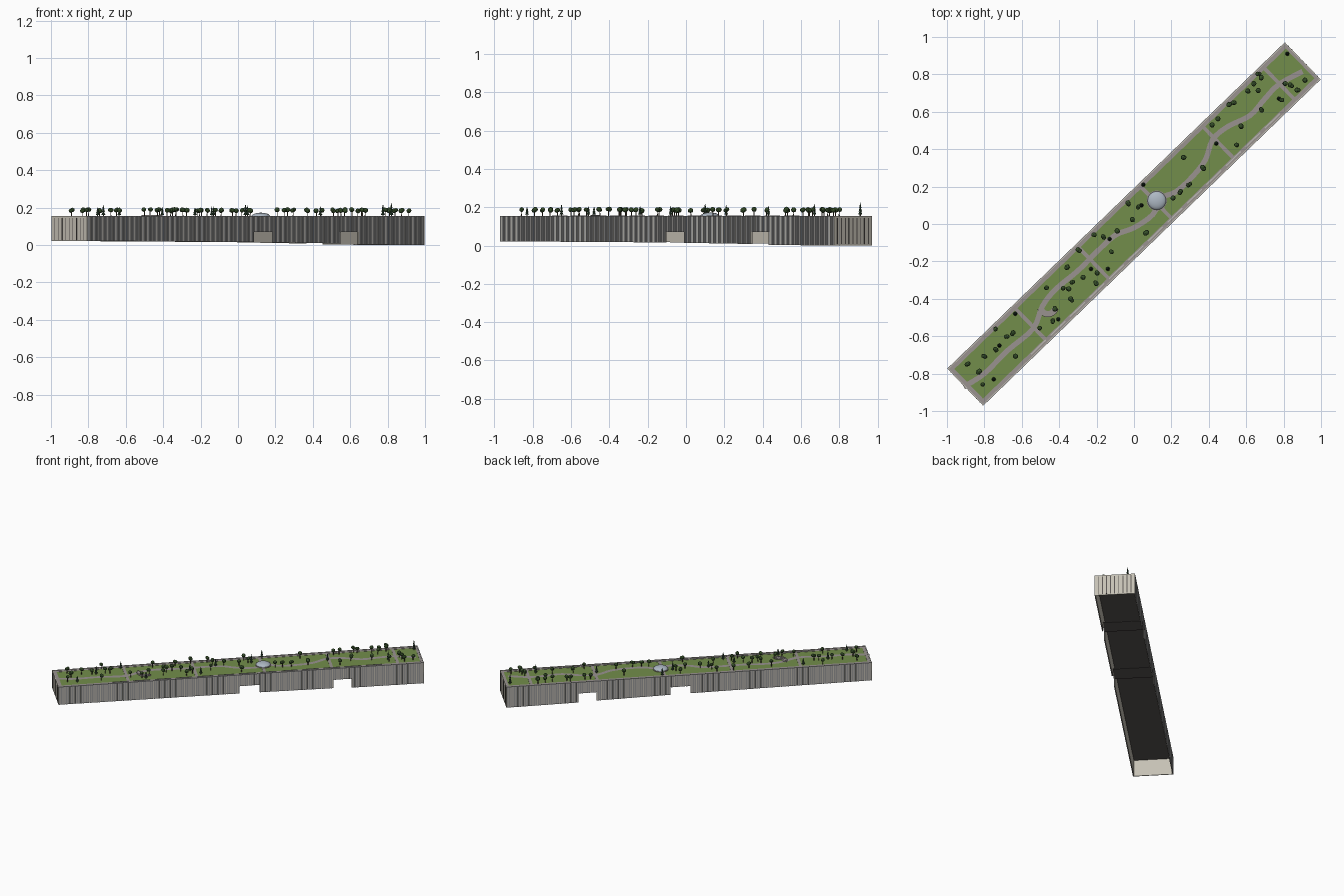
import bpy, bmesh, math, random
from mathutils import Matrix, Vector

if "Cube" in bpy.data.objects:
    bpy.data.objects.remove(bpy.data.objects["Cube"])

random.seed(4)
A = math.radians(44.03)          # long axis runs diagonally
L, W, TOP = 1.255, 0.138, 0.155  # half length, half width, parapet top
NOTCHES = [(-0.01, 0.127), (0.635, 0.76)]
NOTCH_Z = 0.07
GROUND = [(-L, 0.022), (0, 0.016), (0.635, 0.008), (0.76, 0.003), (L, 0.0)]


def mat(name, r, g, b):
    m = bpy.data.materials.new(name)
    m.diffuse_color = (r, g, b, 1)
    m.use_nodes = True
    m.node_tree.nodes["Principled BSDF"].inputs["Base Color"].default_value = m.diffuse_color
    return m


BEIGE = mat("beige", 0.56, 0.53, 0.46)
GREY = mat("fin_grey", 0.33, 0.33, 0.33)
DARK = mat("dark", 0.10, 0.09, 0.085)
GREEN = mat("grass", 0.17, 0.27, 0.07)
PATH = mat("paving", 0.32, 0.29, 0.28)
PALE = mat("pale_stone", 0.5, 0.49, 0.46)
LEAF = mat("leaf", 0.04, 0.085, 0.025)
PINE = mat("conifer_leaf", 0.025, 0.055, 0.03)
BARK = mat("bark", 0.09, 0.06, 0.04)
GLASS = mat("dome_glass", 0.42, 0.48, 0.55)


def finish(name, bm, material, rot=A):
    bmesh.ops.recalc_face_normals(bm, faces=bm.faces)
    me = bpy.data.meshes.new(name)
    bm.to_mesh(me)
    bm.free()
    ob = bpy.data.objects.new(name, me)
    bpy.context.collection.objects.link(ob)
    me.materials.append(material)
    ob.rotation_euler.z = rot
    return ob


def box(bm, u0, u1, v0, v1, z0, z1):
    m = Matrix.Translation(((u0 + u1) / 2, (v0 + v1) / 2, (z0 + z1) / 2)) @ \
        Matrix.Diagonal((u1 - u0, v1 - v0, z1 - z0, 1))
    bmesh.ops.create_cube(bm, size=1, matrix=m)


def boxes(name, material, items):
    bm = bmesh.new()
    for i in items:
        box(bm, *i)
    return finish(name, bm, material)


def ground(u):
    for (a, za), (b, zb) in zip(GROUND, GROUND[1:]):
        if u <= b:
            return za + (zb - za) * (u - a) / (b - a)
    return 0.0


# Long side walls: sloping base with two passage notches
outline = [(-L, TOP), (-L, ground(-L))]
for a, b in NOTCHES:
    outline += [(a, ground(a)), (a, NOTCH_Z), (b, NOTCH_Z), (b, ground(b))]
outline += [(L, 0), (L, TOP)]
for side, name in ((1, "back_wall"), (-1, "front_wall")):
    bm = bmesh.new()
    f = bm.faces.new([bm.verts.new((u, side * (W - 0.003), z)) for u, z in outline])
    ext = bmesh.ops.extrude_face_region(bm, geom=[f])
    vs = [e for e in ext["geom"] if isinstance(e, bmesh.types.BMVert)]
    bmesh.ops.translate(bm, verts=vs, vec=(0, -side * 0.004, 0))
    finish(name, bm, BEIGE)

# Dense vertical fins on the long sides
fins, n = [], 200
for i in range(n):
    u = -L + (i + 0.5) * 2 * L / n
    z0 = NOTCH_Z if any(a - 0.004 < u < b + 0.004 for a, b in NOTCHES) else ground(u)
    for s in (-1, 1):
        fins.append((u - 0.004, u + 0.004, s * W - 0.0015 - s * 0.0015,
                     s * W + 0.0015 - s * 0.0015, z0, TOP - 0.004))
boxes("facade_fins", GREY, fins)

# End walls with dark vertical slits
boxes("end_walls", BEIGE, [(-L, -L + 0.005, -W, W, ground(-L), TOP),
                           (L - 0.005, L, -W, W, 0, TOP)])
slits = []
for i in range(9):
    v = -W + 0.028 * (i + 0.9)
    slits.append((-L - 0.001, -L + 0.001, v - 0.002, v + 0.002, 0.028, 0.145))
    slits.append((L - 0.001, L + 0.001, v - 0.003, v + 0.003, 0.008, 0.145))
boxes("end_slits", DARK, slits)

# Roof deck, passage ceilings, lawn, parapet cap
boxes("roof_deck", DARK, [(-L + .004, L - .004, -W + .005, W - .005, 0.145, 0.149)])
boxes("passage_ceilings", DARK, [(a, b, -W + .005, W - .005, NOTCH_Z, NOTCH_Z + 0.004)
                                 for a, b in NOTCHES])
boxes("lawn", GREEN, [(-L + .004, L - .004, -W + .005, W - .005, 0.149, 0.151)])
boxes("parapet", GREY, [(-L, L, -W, -W + .006, TOP - .004, TOP), (-L, L, W - .006, W, TOP - .004, TOP),
                        (-L, -L + .006, -W, W, TOP - .004, TOP), (L - .006, L, -W, W, TOP - .004, TOP)])

# Perimeter walk and cross paths
e = W - 0.006
paths = [(-L + .006, L - .006, -e, -e + .022, .1505, .1525), (-L + .006, L - .006, e - .022, e, .1505, .1525),
         (-L + .006, -L + .026, -e, e, .1505, .1525), (L - .02, L - .006, -e, e, .1505, .1525)]
paths += [(u - .01, u + .01, -e, e, .1505, .1525) for u in (1.08, .627, .165, -.30, -.77)]
boxes("garden_paths", PATH, paths)

# Long pale benches on the front edge
boxes("benches", PALE, [(-.88 + i * .145, -.77 + i * .145, -.121, -.115, .152, .156) for i in range(13)])

# Winding path ribbon
pts = [Vector((x, y)) for x, y in (
    (-.91, -.87), (-.8, -.8), (-.68, -.68), (-.54, -.56), (-.49, -.44), (-.42, -.35), (-.3, -.25),
    (-.2, -.15), (-.1, -.06), (0, -.02), (.1, .05), (.15, .14), (.22, .17), (.3, .24), (.38, .34),
    (.42, .45), (.5, .52), (.62, .58), (.7, .67), (.78, .75), (.93, .83))]
smooth = []
for i in range(len(pts) - 1):
    p0, p1, p2, p3 = pts[max(i - 1, 0)], pts[i], pts[i + 1], pts[min(i + 2, len(pts) - 1)]
    for k in range(4):
        t = k / 4
        smooth.append(0.5 * (2 * p1 + (p2 - p0) * t + (2 * p0 - 5 * p1 + 4 * p2 - p3) * t * t
                             + (3 * p1 - p0 - 3 * p2 + p3) * t ** 3))
bm = bmesh.new()
prev = None
for i, p in enumerate(smooth):
    d = (smooth[min(i + 1, len(smooth) - 1)] - smooth[max(i - 1, 0)]).normalized() * 0.014
    cur = [bm.verts.new((p.x - s * d.y, p.y + s * d.x, .1527)) for s in (-1, 1)]
    if prev:
        bm.faces.new((prev[0], cur[0], cur[1], prev[1]))
    prev = cur
finish("winding_path", bm, PATH, 0)

# Glass dome on a low ring
bm = bmesh.new()
bmesh.ops.create_uvsphere(bm, u_segments=24, v_segments=12, radius=1,
                          matrix=Matrix.Translation((.122, .125, .153)) @ Matrix.Diagonal((.05, .05, .02, 1)))
bmesh.ops.bisect_plane(bm, geom=bm.verts[:] + bm.edges[:] + bm.faces[:], plane_co=(0, 0, .151),
                       plane_no=(0, 0, 1), clear_inner=True)
for f in bm.faces:
    f.smooth = True
finish("glass_dome", bm, GLASS, 0)
bm = bmesh.new()
bmesh.ops.create_cone(bm, cap_ends=True, segments=24, radius1=.054, radius2=.054, depth=.005,
                      matrix=Matrix.Translation((.122, .125, .1525)))
finish("dome_ring", bm, PATH, 0)

# Crescent of seating steps
bm = bmesh.new()
for r, z in ((.036, .154), (.047, .157), (.058, .160)):
    for i in range(12):
        q = [math.radians(195 + (i + k) * 12.5) for k in (0, 1)]
        ring = [(r, q[0]), (r, q[1]), (r - .011, q[1]), (r - .011, q[0])]
        c = [[bm.verts.new((-.46 + a * math.cos(t), -.44 + a * math.sin(t), h)) for a, t in ring]
             for h in (.151, z)]
        bm.faces.new(c[1])
        for k in range(4):
            j = (k + 1) % 4
            bm.faces.new((c[0][k], c[0][j], c[1][j], c[1][k]))
finish("seating_steps", bm, PATH, 0)

# Trees: rounded crowns and conifers on trunks
ROUND = ((-.89, -.75), (-.83, -.79), (-.81, -.86), (-.8, -.71), (-.74, -.67), (-.74, -.56), (-.68, -.6),
         (-.65, -.585), (-.635, -.71), (-.5, -.555), (-.43, -.52), (-.47, -.34), (-.36, -.23), (-.33, -.31),
         (-.35, -.35), (-.38, -.345), (-.335, -.405), (-.42, -.45), (-.295, -.14), (-.275, -.285),
         (-.205, -.315), (-.195, -.26), (-.215, -.06), (-.165, -.07), (-.12, -.15), (-.09, -.04), (-.01, .025),
         (-.03, .11), (.02, .09), (.065, -.05), (.265, .355), (.21, .14), (.25, .17), (.295, .21),
         (.37, .3), (.42, .53), (.445, .56), (.51, .64), (.535, .645), (.55, .42), (.57, .52), (.61, .71),
         (.66, .71), (.68, .78), (.665, .8), (.64, .75), (.68, .61), (.79, .66), (.81, .75), (.875, .72),
         (.91, .77), (.84, .74))
CONIFER = ((-.75, -.83), (-.72, -.65), (-.635, -.48), (-.405, -.51), (-.23, -.24), (-.14, -.24), (-.13, -.08),
           (.04, .1), (.05, .21), (.44, .43), (.82, .91), (.775, .67))
crowns, cones, trunks = bmesh.new(), bmesh.new(), bmesh.new()


def cone(bm, x, y, z0, z1, r1, r2, seg):
    bmesh.ops.create_cone(bm, cap_ends=True, segments=seg, radius1=r1, radius2=r2, depth=z1 - z0,
                          matrix=Matrix.Translation((x, y, (z0 + z1) / 2)))


for x, y in ROUND:
    cone(trunks, x, y, .15, .18, .003, .002, 6)
    for k in range(2):
        r = random.uniform(.011, .014)
        m = Matrix.Translation((x + random.uniform(-.005, .005), y + random.uniform(-.005, .005),
                                random.uniform(.182, .19))) @ \
            Matrix.Rotation(random.uniform(0, 3), 4, 'Z') @ Matrix.Diagonal((r, r, r * .95, 1))
        bmesh.ops.create_icosphere(crowns, subdivisions=2, radius=1, matrix=m)
for i, (x, y) in enumerate(CONIFER):
    h = .225 if y > .9 else random.uniform(.2, .218)
    cone(trunks, x, y, .15, .165, .003, .003, 6)
    for k in range(3):
        z = .161 + k * (h - .161) * .28
        cone(cones, x, y, z, z + (h - .161) * .44, .011 - .0025 * k, .0005, 8)
finish("tree_crowns", crowns, LEAF, 0)
finish("conifers", cones, PINE, 0)
finish("tree_trunks", trunks, BARK, 0)
